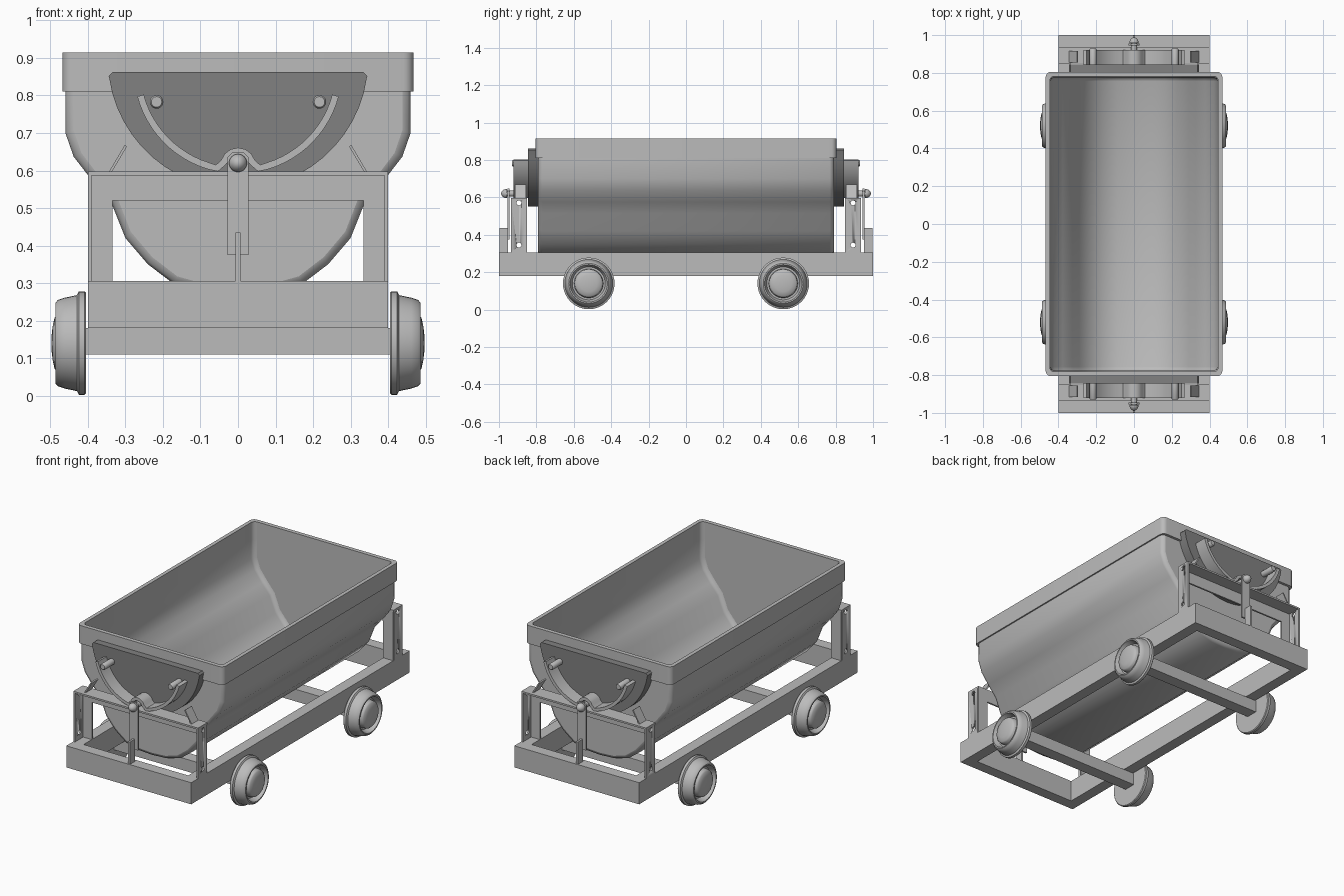
import bpy, bmesh, math
from mathutils import Vector

if "Cube" in bpy.data.objects:
    bpy.data.objects.remove(bpy.data.objects["Cube"])


def material(name, v):
    m = bpy.data.materials.new(name)
    m.diffuse_color = (v, v, v, 1)
    m.use_nodes = True
    m.node_tree.nodes["Principled BSDF"].inputs["Base Color"].default_value = m.diffuse_color
    return m


STEEL = material("grey_steel", 0.5)
DARK = material("dark_steel", 0.22)


def finish(name, bm, mat=STEEL, inward=False, angle=40):
    """Weld, orient, mark sharp edges and make the object."""
    bmesh.ops.remove_doubles(bm, verts=bm.verts, dist=1e-5)
    bmesh.ops.recalc_face_normals(bm, faces=bm.faces)
    if inward:
        bmesh.ops.reverse_faces(bm, faces=bm.faces)
    for f in bm.faces:
        f.smooth = True
    for e in bm.edges:
        ngon = any(len(f.verts) > 4 for f in e.link_faces)
        e.smooth = not (ngon or len(e.link_faces) != 2
                        or e.calc_face_angle(0) > math.radians(angle))
    me = bpy.data.meshes.new(name)
    bm.to_mesh(me)
    bm.free()
    me.materials.append(mat)
    ob = bpy.data.objects.new(name, me)
    bpy.context.collection.objects.link(ob)
    return ob


def add_loft(bm, sections, closed=True, caps=True, wrap=False):
    rows = [[bm.verts.new(p) for p in s] for s in sections]
    n = len(rows[0])
    pairs = list(zip(rows, rows[1:])) + ([(rows[-1], rows[0])] if wrap else [])
    for a, b in pairs:
        for i in range(n if closed else n - 1):
            j = (i + 1) % n
            bm.faces.new((a[i], a[j], b[j], b[i]))
    if caps:
        bm.faces.new(rows[0])
        bm.faces.new(rows[-1])


def prism(name, pts, y0, y1, mat=STEEL):
    """Extrude an x-z outline along y."""
    bm = bmesh.new()
    add_loft(bm, [[(x, y, z) for x, z in pts] for y in (y0, y1)])
    return finish(name, bm, mat)


def boxes(name, specs):
    bm = bmesh.new()
    for x0, x1, y0, y1, z0, z1 in specs:
        add_loft(bm, [[(x0, y0, z), (x1, y0, z), (x1, y1, z), (x0, y1, z)] for z in (z0, z1)])
    return finish(name, bm)


def add_lathe(bm, prof, at, axis, sign=1, n=32):
    """Spin (distance, radius) points round the x or y axis."""
    secs = []
    for t, r in prof:
        s = []
        for i in range(n):
            a = math.tau * i / n
            c, d = r * math.cos(a), r * math.sin(a)
            s.append(Vector(at) + Vector((t * sign, c, d) if axis == 'x' else (c, t * sign, d)))
        secs.append(s)
    add_loft(bm, secs, caps=False)


def lathe(name, prof, at, axis, sign=1, n=32):
    bm = bmesh.new()
    add_lathe(bm, prof, at, axis, sign, n)
    return finish(name, bm)


# Tub: outer and inner skins, closed at the ends, open at the top
HALF = [(.46, .912), (.46, .81), (.46, .70), (.438, .637), (.39, .575), (.338, .515),
        (.30, .42), (.24, .35), (.17, .297), (.09, .275)]


def tub_section(y, inset):
    pts = HALF + [(0, .27)] + [(-x, z) for x, z in reversed(HALF)]
    return [(x * (1 - inset / .46), y, z + inset * (.912 - z) / .642) for x, z in pts]


def tub_skin(name, length, base, inward):
    steps = [(length, .022), (length - .006, .007), (length - .022, 0)]
    secs = [tub_section(-y, base + i) for y, i in steps]
    secs += [tub_section(y, base + i) for y, i in reversed(steps)]
    bm = bmesh.new()
    add_loft(bm, secs, closed=False)
    # the skins are open: orient by the lowest face
    ob = finish(name, bm, angle=50)
    low = min(ob.data.polygons, key=lambda p: p.center.z + abs(p.center.y))
    if (low.normal.z > 0) != inward:
        ob.data.flip_normals()


tub_skin("tub_outer_skin", .79, 0, False)
tub_skin("tub_inner_skin", .778, .015, True)


# Rim band with rounded corners
def rounded_rect(hx, hy, r, z):
    pts = []
    for k, (sx, sy) in enumerate(((1, 1), (-1, 1), (-1, -1), (1, -1))):
        for i in range(6):
            a = math.radians(90 * k + 18 * i)
            pts.append((sx * (hx - r) + r * math.cos(a), sy * (hy - r) + r * math.sin(a), z))
    return pts


bm = bmesh.new()
add_loft(bm, [rounded_rect(.468, .805, .028, .81), rounded_rect(.468, .805, .028, .915),
              rounded_rect(.446, .781, .022, .915), rounded_rect(.446, .781, .022, .81)],
         caps=False, wrap=True)
finish("tub_rim", bm)

# Base frame and axles
boxes("base_frame", [(s * .40, s * .335, -.935, .935, .18, .305) for s in (-1, 1)]
      + [(-.40, .40, s * .935, s * 1.0, .18, .305) for s in (-1, 1)])
boxes("axles", [(-.41, .41, s * .52 - .035, s * .52 + .035, .11, .18) for s in (-1, 1)])

# Wheels with flange, tapered tread, hollow face and domed hub
WHEEL = [(.405, 0), (.405, .134), (.409, .138), (.424, .138), (.429, .128), (.462, .121),
         (.480, .115), (.487, .107), (.487, .100), (.465, .092), (.455, .088), (.455, .078),
         (.482, .075), (.489, .068), (.494, .045), (.497, .02), (.497, 0)]
for sx, side in ((-1, "left"), (1, "right")):
    for sy, end in ((-1, "front"), (1, "back")):
        lathe(f"{end}_{side}_wheel", WHEEL, (0, sy * .52, .14), 'x', sx, 40)

# Hole cutter for the end-frame posts
bm = bmesh.new()
for sy in (-1, 1):
    for z in (.345, .57):
        add_lathe(bm, [(-.5, 0), (-.5, .013), (.5, .013), (.5, 0)], (0, sy * .893, z), 'x', 1, 16)
cutter = finish("hole_cutter", bm)
cutter.hide_render = True

# Curved rail: centre line thickened to a strip, with a bump over the pin
line = []
for i in range(14):
    a = math.radians(-75 + 63 * i / 13)
    line.append(Vector((.269 * math.sin(a), .8695 - .269 * math.cos(a))))
for d in (165, 140, 115, 90):
    a = math.radians(d)
    line.append(Vector((.038 * math.cos(a), .614 + .038 * math.sin(a))))
line += [Vector((-p.x, p.y)) for p in reversed(line[:-1])]
up, down = [], []
for i, p in enumerate(line):
    t = (line[min(i + 1, len(line) - 1)] - line[max(i - 1, 0)]).normalized()
    nrm = Vector((-t.y, t.x)) * .009
    up.append(tuple(p + nrm))
    down.append(tuple(p - nrm))
RAIL = up + down[::-1]

# Half-round end shield outline
R, ZC = .347, .897
SHIELD = [(-.335, .862), (.335, .862), (.345, .852)]
for i in range(25):
    a = math.radians(82 - 164 * i / 24)
    SHIELD.append((R * math.sin(a), ZC - R * math.cos(a)))
SHIELD.append((-.345, .852))

for s, end in ((-1, "front"), (1, "back")):
    # End frame: angle-iron posts and crossbar
    webs = boxes(f"{end}_post_webs",
                 [(sx * .40, sx * .39, s * .855, s * .936, .305, .597) for sx in (-1, 1)])
    mod = webs.modifiers.new("holes", 'BOOLEAN')
    mod.object = cutter
    mod.operation = 'DIFFERENCE'
    mod.solver = 'EXACT'
    boxes(f"{end}_end_frame",
          [(sx * .398, sx * .335, s * .85, s * .86, .305, .52) for sx in (-1, 1)]
          + [(-.398, .398, s * .85, s * .86, .52, .595),
             (-.40, .40, s * .85, s * .936, .587, .597)])
    # Tilted stop plates
    for sx, side in ((-1, "left"), (1, "right")):
        prism(f"{end}_{side}_stop_plate",
              [(sx * .337, .595), (sx * .345, .595), (sx * .302, .668), (sx * .296, .664)],
              s * .855, s * .915)
        lathe(f"{end}_{side}_rail_peg", [(.84, 0), (.84, .018), (.925, .018), (.93, .014), (.93, 0)],
              (sx * .217, 0, .783), 'y', s, 20)
    # Shield, rail, pin and latch
    prism(f"{end}_shield", SHIELD, s * .785, s * .845, DARK)
    prism(f"{end}_curved_rail", RAIL, s * .84, s * .922)
    lathe(f"{end}_pivot_pin", [(.84, 0), (.84, .016), (.957, .016), (.957, .024), (.966, .024),
                               (.974, .021), (.984, .013), (.99, 0)], (0, 0, .62), 'y', s, 24)
    prism(f"{end}_latch_bar", [(-.028, .375), (.028, .375), (.028, .635), (.015, .648),
                               (-.015, .648), (-.028, .635)], s * .945, s * .955)
    boxes(f"{end}_latch_tab", [(-.006, .006, s * .952, s * .998, .30, .435)])

# Apply the holes and drop the cutter
bpy.context.view_layer.update()
deps = bpy.context.evaluated_depsgraph_get()
for ob in [o for o in bpy.data.objects if o.modifiers]:
    ob.data = bpy.data.meshes.new_from_object(ob.evaluated_get(deps))
    ob.modifiers.clear()
bpy.data.objects.remove(cutter)
